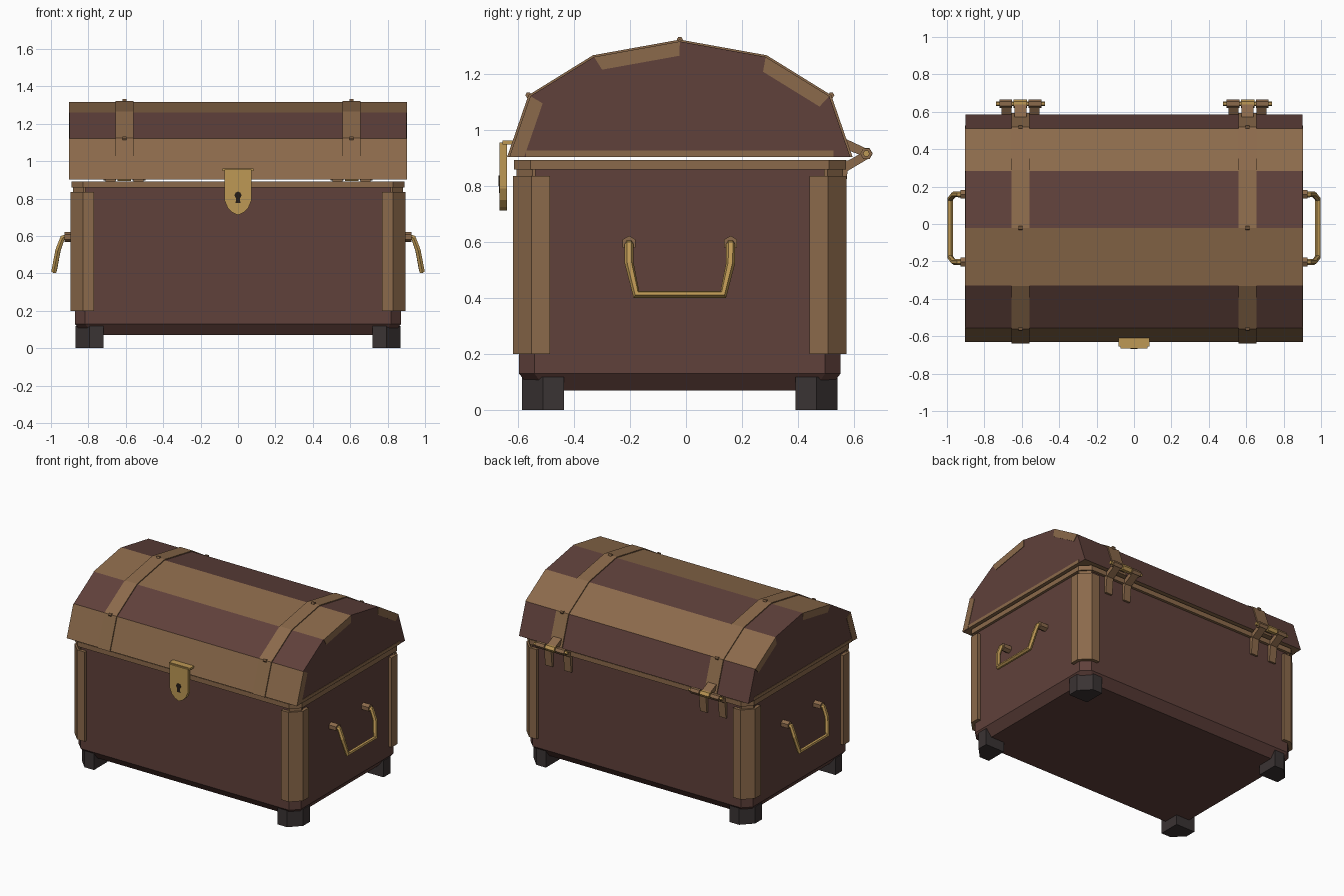
import bpy, bmesh, math
from mathutils import Vector

if "Cube" in bpy.data.objects:
    bpy.data.objects.remove(bpy.data.objects["Cube"])

CY = -0.022  # depth centre of the box


def material(name, rgb):
    m = bpy.data.materials.new(name)
    m.diffuse_color = (*rgb, 1)
    m.use_nodes = True
    m.node_tree.nodes["Principled BSDF"].inputs["Base Color"].default_value = m.diffuse_color
    return m


WOOD = material("red_brown_wood", (0.115, 0.052, 0.043))
TAN = material("tan_metal", (0.26, 0.144, 0.07))
GOLD = material("gold_metal", (0.51, 0.314, 0.09))
DARK = material("dark_iron", (0.042, 0.033, 0.033))
HOLE = material("keyhole_black", (0.018, 0.012, 0.008))


def prism(name, pts, axis, a, b, mats, rule=None, base_scale=None):
    """Extrude a 2D outline along an axis from a to b; base_scale shrinks the first end."""
    def place(p, t):
        u, v = p
        return {"x": (t, u, v), "y": (u, t, v), "z": (u, v, t)}[axis]
    bm = bmesh.new()
    sx, sy = base_scale or (1, 1)
    low = [bm.verts.new(place((p[0] * sx, p[1] * sy), a)) for p in pts]
    high = [bm.verts.new(place(p, b)) for p in pts]
    n = len(pts)
    bm.faces.new(low)
    bm.faces.new(high)
    for i in range(n):
        f = bm.faces.new((low[i], low[(i + 1) % n], high[(i + 1) % n], high[i]))
        if rule:
            f.material_index = rule(i)
    bmesh.ops.recalc_face_normals(bm, faces=bm.faces[:])
    me = bpy.data.meshes.new(name)
    bm.to_mesh(me)
    bm.free()
    for m in mats:
        me.materials.append(m)
    ob = bpy.data.objects.new(name, me)
    bpy.context.collection.objects.link(ob)
    return ob


def octagon(hx, hy, c):
    """Rectangle with cut corners."""
    return [(hx - c, -hy), (hx, -hy + c), (hx, hy - c), (hx - c, hy),
            (-hx + c, hy), (-hx, hy - c), (-hx, -hy + c), (-hx + c, -hy)]


def ring(cu, cv, r, n=6, turn=0.0):
    return [(cu + r * math.cos(turn + math.tau * i / n),
             cv + r * math.sin(turn + math.tau * i / n)) for i in range(n)]


# Box body with cut corners and a tapered base
body = octagon(0.872, 0.573, 0.055)
prism("body_base", body, "z", 0.07, 0.13, [WOOD], base_scale=(0.945, 0.915)).location.y = CY
prism("body", body, "z", 0.13, 0.87, [WOOD]).location.y = CY
prism("body_rim", octagon(0.89, 0.592, 0.06), "z", 0.858, 0.892, [TAN]).location.y = CY

# Corner brackets, corner caps and feet, one per corner
for sx in (-1, 1):
    for sy in (-1, 1):
        def corner(pts):
            return [(sx * x, sy * y) for x, y in pts]
        tag = ("left" if sx < 0 else "right") + ("_front" if sy < 0 else "_back")
        parts = [
            ("corner_bracket_", [(0.77, 0.5), (0.77, 0.595), (0.83, 0.595), (0.896, 0.529),
                                 (0.896, 0.463), (0.8, 0.463)], 0.2, 0.835, TAN),
            ("corner_cap_", [(0.815, 0.5), (0.815, 0.582), (0.826, 0.582), (0.882, 0.526),
                             (0.882, 0.515), (0.8, 0.515)], 0.83, 0.87, TAN),
            ("foot_", [(0.72, 0.413), (0.868, 0.413), (0.868, 0.488), (0.795, 0.563),
                       (0.72, 0.563)], 0.0, 0.118, DARK)]
        for name, pts, z0, z1, mat in parts:
            prism(name + tag, corner(pts), "z", z0, z1, [mat]).location.y = CY

# Faceted lid: alternate planks are tan
lid = [(-0.63, 0.903), (-0.555, 1.12), (-0.328, 1.26), (-0.022, 1.315),
       (0.284, 1.26), (0.511, 1.12), (0.586, 0.903)]
prism("lid", lid, "x", -0.9, 0.9, [WOOD, TAN], rule=lambda i: 1 - i % 2)

# Tan plank ends and lower trim on both lid ends
lid_centre = Vector((CY, 0.95))
for s in (-1, 1):
    side = "left" if s < 0 else "right"
    for i in (0, 2, 4):
        p, q = Vector(lid[i]), Vector(lid[i + 1])
        d = (q - p).normalized()
        inward = Vector((d.y, -d.x)) * 0.05
        prism(f"plank_end_{side}_{i}", [p, q, q + inward - d * 0.01, p + inward + d * 0.02],
              "x", s * 0.895, s * 0.903, [TAN])
    prism(f"lid_trim_{side}", [(-0.57, 0.903), (0.526, 0.903), (0.526, 0.926), (-0.57, 0.926)],
          "x", s * 0.895, s * 0.903, [TAN])

# Lid straps with studs, and hinges behind them
strap = [(CY + (y - CY) * 1.013, 0.905 + (z - 0.905) * 1.016) for y, z in lid]
for s in (-1, 1):
    side = "left" if s < 0 else "right"
    c = s * 0.607
    prism(f"lid_strap_{side}", strap, "x", c - 0.048, c + 0.048, [TAN])
    for k in (1, 3, 5):
        y, z = strap[k]
        prism(f"strap_stud_{side}_{k}", ring(y, z, 0.011), "x", c - 0.011, c + 0.011, [TAN])
    # two leaves on the box, one on the lid
    box_leaf = [(0.54, 0.74), (0.565, 0.74), (0.576, 0.853), (0.652, 0.898),
                (0.64, 0.925), (0.578, 0.89), (0.54, 0.89)]
    lid_leaf = [(0.56, 0.965), (0.575, 0.965), (0.65, 0.93), (0.635, 0.905), (0.57, 0.93)]
    for t in (-1, 1):
        x = c + t * 0.075
        prism(f"hinge_box_leaf_{side}_{t}", box_leaf, "x", x - 0.027, x + 0.027, [TAN])
        x = c + t * 0.078
        prism(f"hinge_knuckle_{side}_{t}", ring(0.643, 0.915, 0.022), "x",
              x - 0.034, x + 0.034, [TAN])
    prism(f"hinge_lid_leaf_{side}", lid_leaf, "x", c - 0.033, c + 0.033, [TAN])
    prism(f"hinge_barrel_{side}", ring(0.643, 0.915, 0.023), "x", c - 0.036, c + 0.036, [GOLD])
    prism(f"hinge_pin_{side}", ring(0.643, 0.915, 0.012), "x", c - 0.13, c + 0.13, [GOLD])

# Side handles: hexagonal mounts and a bent bar
for s in (-1, 1):
    side = "left" if s < 0 else "right"
    for k, y in enumerate((-0.203, 0.159)):
        prism(f"handle_mount_{side}_{k}", ring(y, 0.595, 0.027, 6, math.pi / 6), "x",
              s * 0.865, s * 0.928, [TAN])
    half = [(0.915, 0.181, 0.595), (0.938, 0.181, 0.59), (0.962, 0.181, 0.525),
            (0.983, 0.155, 0.413)]
    path = [(s * x, CY - y, z) for x, y, z in half]
    path += [(s * x, CY + y, z) for x, y, z in reversed(half)]
    cu = bpy.data.curves.new("handle_path", "CURVE")
    cu.dimensions = "3D"
    cu.bevel_depth = 0.016
    cu.bevel_resolution = 1
    cu.use_fill_caps = True
    sp = cu.splines.new("POLY")
    sp.points.add(len(path) - 1)
    for pt, co in zip(sp.points, path):
        pt.co = (*co, 1)
    tmp = bpy.data.objects.new("handle_path", cu)
    bpy.context.collection.objects.link(tmp)
    dg = bpy.context.evaluated_depsgraph_get()
    me = bpy.data.meshes.new_from_object(tmp.evaluated_get(dg))
    bpy.data.objects.remove(tmp)
    me.materials.clear()
    me.materials.append(GOLD)
    for f in me.polygons:
        f.use_smooth = False
        f.material_index = 0
    bpy.context.collection.objects.link(bpy.data.objects.new(f"handle_{side}", me))

# Lock plate with top hasp and keyhole
right = [(0.072, 0.955), (0.072, 0.79), (0.055, 0.75), (0.03, 0.725)]
shield = right + [(0, 0.712)] + [(-x, z) for x, z in reversed(right)]
prism("lock_plate", shield, "y", -0.665, -0.638, [GOLD])
prism("lock_hasp", [(-0.082, 0.948), (0.082, 0.948), (0.082, 0.962), (-0.082, 0.962)],
      "y", -0.655, -0.605, [GOLD])
prism("keyhole_round", ring(0, 0.818, 0.019, 8), "y", -0.668, -0.66, [HOLE])
prism("keyhole_slot", [(-0.009, 0.818), (0.009, 0.818), (0.013, 0.775), (-0.013, 0.775)],
      "y", -0.667, -0.66, [HOLE])
